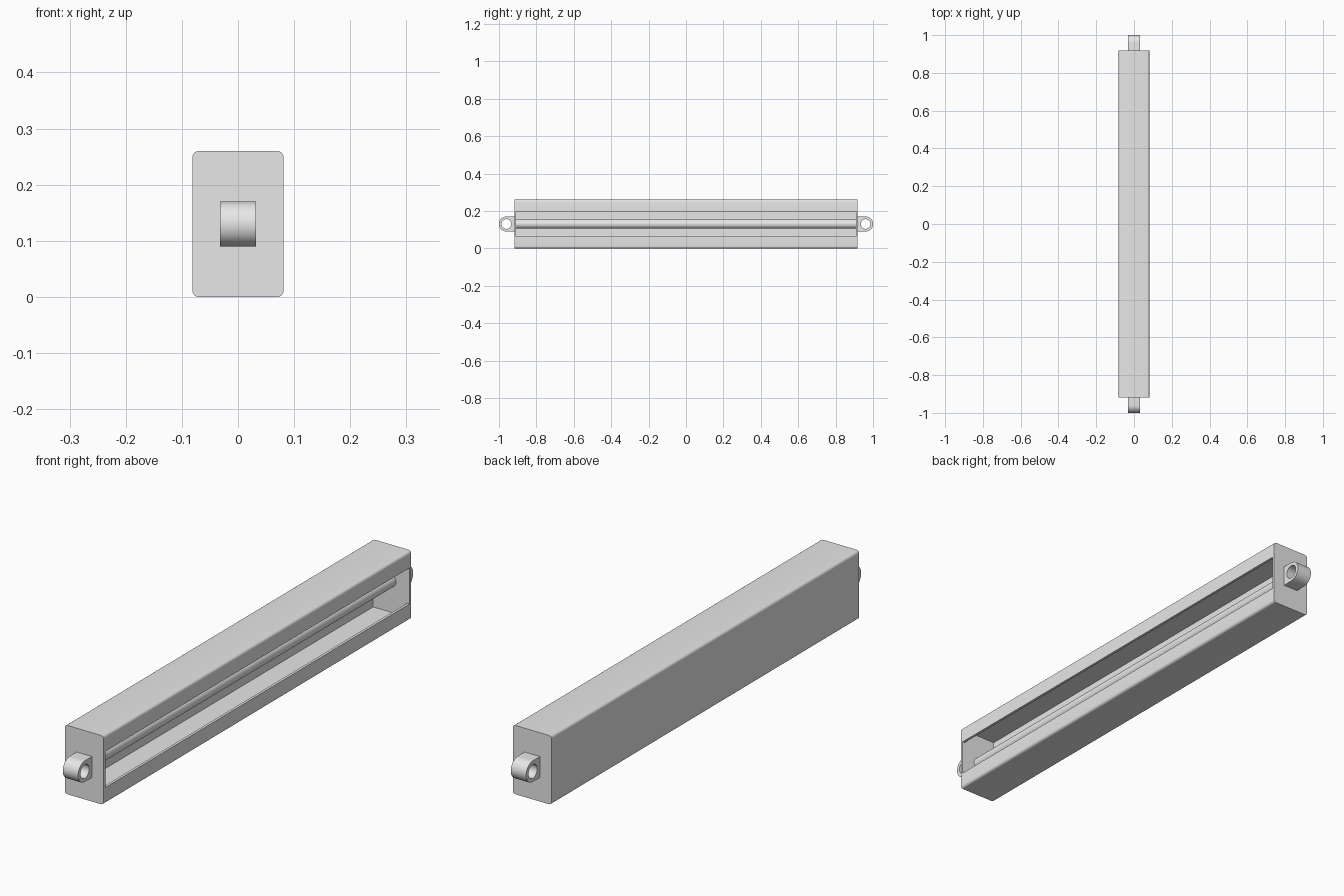
import bpy, bmesh
from math import sin, cos, pi, radians
from mathutils import Vector

if "Cube" in bpy.data.objects:
    bpy.data.objects.remove(bpy.data.objects["Cube"], do_unlink=True)

grey = bpy.data.materials.new("light grey metal")
grey.use_nodes = True
grey.diffuse_color = (0.8, 0.8, 0.8, 1)
grey.node_tree.nodes["Principled BSDF"].inputs["Base Color"].default_value = (0.8, 0.8, 0.8, 1)

HALF_W, HEIGHT, HALF_L = 0.081, 0.26, 0.918
MID_Z = HEIGHT / 2
WALL = 0.01


def arc(cx, cy, r, start, end, steps):
    """Points on an arc, angles in degrees."""
    angles = [radians(start + (end - start) * i / steps) for i in range(steps + 1)]
    return [(cx + r * cos(a), cy + r * sin(a)) for a in angles]


def rounded_rect(w, h, r):
    """Rounded rectangle of half sizes w, h about the origin."""
    corners = [(1, 1), (-1, 1), (-1, -1), (1, -1)]
    pts = []
    for i, (sx, sy) in enumerate(corners):
        pts += arc(sx * (w - r), sy * (h - r), r, 90 * i, 90 * i + 90, 6)
    return pts


def extrude(name, points, place, depth):
    """Closed solid from a 2D outline, mapped to 3D by place, swept along depth."""
    bm = bmesh.new()
    face = bm.faces.new([bm.verts.new(place(*p)) for p in points])
    new = bmesh.ops.extrude_face_region(bm, geom=[face])["geom"]
    verts = [v for v in new if isinstance(v, bmesh.types.BMVert)]
    bmesh.ops.translate(bm, verts=verts, vec=Vector(depth))
    bmesh.ops.recalc_face_normals(bm, faces=bm.faces[:])
    mesh = bpy.data.meshes.new(name)
    bm.to_mesh(mesh)
    bm.free()
    obj = bpy.data.objects.new(name, mesh)
    bpy.context.collection.objects.link(obj)
    mesh.materials.append(grey)
    return obj


def along_y(name, points, y0, y1):
    return extrude(name, points, lambda x, z: (x, y0, z + MID_Z), (0, y1 - y0, 0))


def along_x(name, points, x0, x1):
    return extrude(name, points, lambda y, z: (x0, y, z + MID_Z), (x1 - x0, 0, 0))


def activate(obj):
    bpy.ops.object.select_all(action='DESELECT')
    obj.select_set(True)
    bpy.context.view_layer.objects.active = obj


def cut(obj, cutter):
    cutter.hide_render = True
    mod = obj.modifiers.new("cut", 'BOOLEAN')
    mod.operation, mod.solver, mod.object = 'DIFFERENCE', 'EXACT', cutter
    activate(obj)
    bpy.ops.object.modifier_apply(modifier=mod.name)
    bpy.data.objects.remove(cutter, do_unlink=True)


def rect(w, h):
    return [(w, h), (-w, h), (-w, -h), (w, -h)]


# Hollow housing with a long opening on its +x side
inner_end = HALF_L - WALL
housing = along_y("housing", rounded_rect(HALF_W, MID_Z, 0.011), -HALF_L, HALF_L)
cut(housing, along_y("cavity", rect(HALF_W - WALL, MID_Z - WALL), -inner_end, inner_end))
cut(housing, along_x("opening", rect(inner_end, 0.068), 0, HALF_W + 0.05))

# Round rod running inside from end to end
rod = along_y("inner_rod", arc(0, 0, 0.025, 0, 360 - 360 / 48, 47), -inner_end, inner_end)

# Mounting eye at each end
parts = [housing, rod]
EYE_R = 0.04
for name, side in (("front_eye", -1), ("back_eye", 1)):
    centre = 1 - EYE_R
    outline = [(HALF_L, -EYE_R)] + arc(centre, 0, EYE_R, -90, 90, 24) + [(HALF_L, EYE_R)]
    eye = along_x(name, [(side * y, z) for y, z in outline], -0.032, 0.032)
    hole = arc(side * centre, 0, 0.026, 0, 360 - 360 / 32, 31)
    cut(eye, along_x("eye_hole", hole, -0.1, 0.1))
    parts.append(eye)

for obj in parts:
    activate(obj)
    bpy.ops.object.shade_smooth_by_angle(angle=radians(30))
